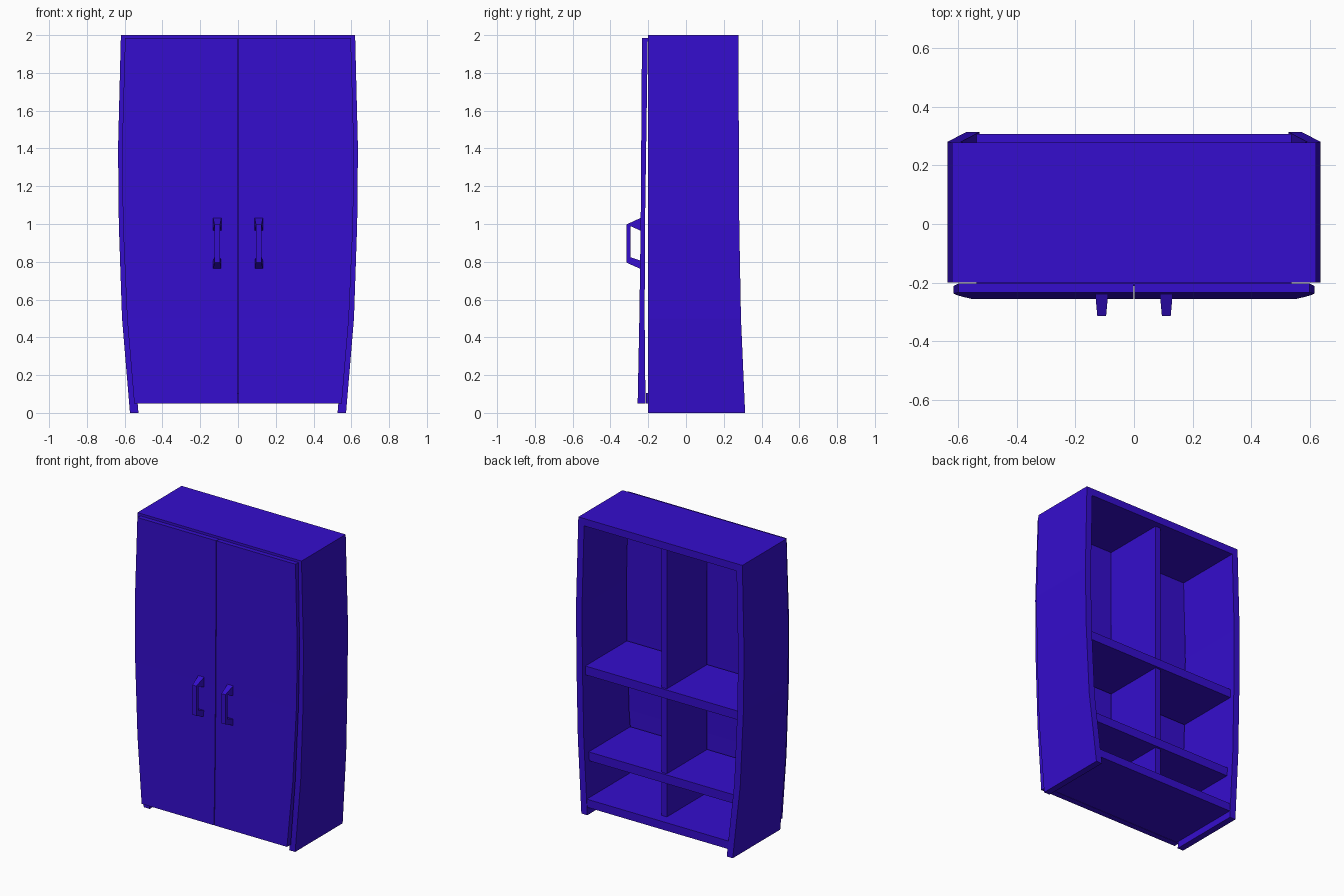
import bpy
import bmesh

cube = bpy.data.objects.get("Cube")
if cube:
    bpy.data.objects.remove(cube, do_unlink=True)

COLOUR = (0.035, 0.004, 0.61, 1.0)
paint = bpy.data.materials.new("violet blue paint")
paint.use_nodes = True
paint.diffuse_color = COLOUR
for node in paint.node_tree.nodes:
    if node.type == 'BSDF_PRINCIPLED':
        node.inputs["Base Color"].default_value = COLOUR

WALL = 0.045      # side panel thickness
FRONT = -0.2      # front plane of the carcass


def curve(points):
    """Piecewise linear function of height."""
    def value(z):
        for (z0, v0), (z1, v1) in zip(points, points[1:]):
            if z <= z1:
                return v0 + (v1 - v0) * (z - z0) / (z1 - z0)
        return points[-1][1]
    return value


# Bowed outlines of the cabinet and its doors
side_x = curve([(0, 0.572), (0.5, 0.614), (1, 0.631), (1.4, 0.635), (2, 0.62)])
back_y = curve([(0, 0.313), (0.5, 0.291), (1, 0.282), (2, 0.277)])
door_x = curve([(0, 0.545), (0.5, 0.587), (1, 0.609), (1.4, 0.614), (2, 0.597)])
door_front = curve([(0, -0.257), (0.5, -0.247), (1, -0.24), (2, -0.233)])
door_back = curve([(0, -0.214), (0.5, -0.219), (1, -0.217), (2, -0.202)])


def finish(name, bm):
    bmesh.ops.recalc_face_normals(bm, faces=bm.faces)
    mesh = bpy.data.meshes.new(name)
    bm.to_mesh(mesh)
    bm.free()
    mesh.materials.append(paint)
    obj = bpy.data.objects.new(name, mesh)
    bpy.context.scene.collection.objects.link(obj)
    return obj


def skin(name, rings):
    """Closed solid through a list of matching loops."""
    bm = bmesh.new()
    loops = [[bm.verts.new(p) for p in ring] for ring in rings]
    n = len(loops[0])
    for a, b in zip(loops, loops[1:]):
        for i in range(n):
            j = (i + 1) % n
            bm.faces.new((a[i], a[j], b[j], b[i]))
    bm.faces.new(loops[0])
    bm.faces.new(loops[-1])
    return finish(name, bm)


def panel(name, heights, bounds):
    """Stack of rectangles; bounds(z) gives x0, x1, y0, y1."""
    rings = []
    for z in heights:
        x0, x1, y0, y1 = bounds(z)
        rings.append([(x0, y0, z), (x1, y0, z), (x1, y1, z), (x0, y1, z)])
    return skin(name, rings)


def board(name, z0, z1, front, back):
    def bounds(z):
        x = side_x(z) - WALL
        return -x, x, front, back
    panel(name, (z0, z1), bounds)


# Handle outline in (y, z), closed loop
HANDLE = [(-0.236, 0.76), (-0.314, 0.795), (-0.314, 0.998), (-0.236, 1.034),
          (-0.236, 0.963), (-0.293, 0.988), (-0.293, 0.824), (-0.236, 0.805)]


def handle(name, centre):
    bm = bmesh.new()
    sides = []
    for s in (-1, 1):
        sides.append([bm.verts.new((centre + s * (0.022 if y > -0.25 else 0.015), y, z))
                      for y, z in HANDLE])
    n = len(HANDLE)
    for i in range(n):
        j = (i + 1) % n
        bm.faces.new((sides[0][i], sides[0][j], sides[1][j], sides[1][i]))
    # Lower arm, grip and upper arm on each flank
    for v in sides:
        for quad in ((0, 1, 6, 7), (1, 2, 5, 6), (2, 3, 4, 5)):
            bm.faces.new([v[k] for k in quad])
    finish(name, bm)


LEVELS = (0, 0.5, 1, 1.4, 2)
DOOR_LEVELS = (0.05, 0.5, 1, 1.4, 1.985)

for label, s in (("left", 1), ("right", -1)):
    panel(label + "_side", LEVELS,
          lambda z: (s * (side_x(z) - WALL), s * side_x(z), FRONT, back_y(z)))
    panel(label + "_door", DOOR_LEVELS,
          lambda z: (s * 0.002, s * door_x(z), door_front(z), door_back(z)))
    handle(label + "_handle", s * 0.11)

# Horizontal boards
board("top_board", 1.95, 2.0, FRONT, 0.277)
board("upper_shelf", 0.92, 0.98, FRONT, 0.25)
board("lower_shelf", 0.34, 0.40, FRONT, 0.25)
board("bottom_board", 0.05, 0.105, -0.212, 0.306)

# Central upright
panel("divider", (0.105, 1.95), lambda z: (-0.02, 0.02, FRONT, 0.235))
